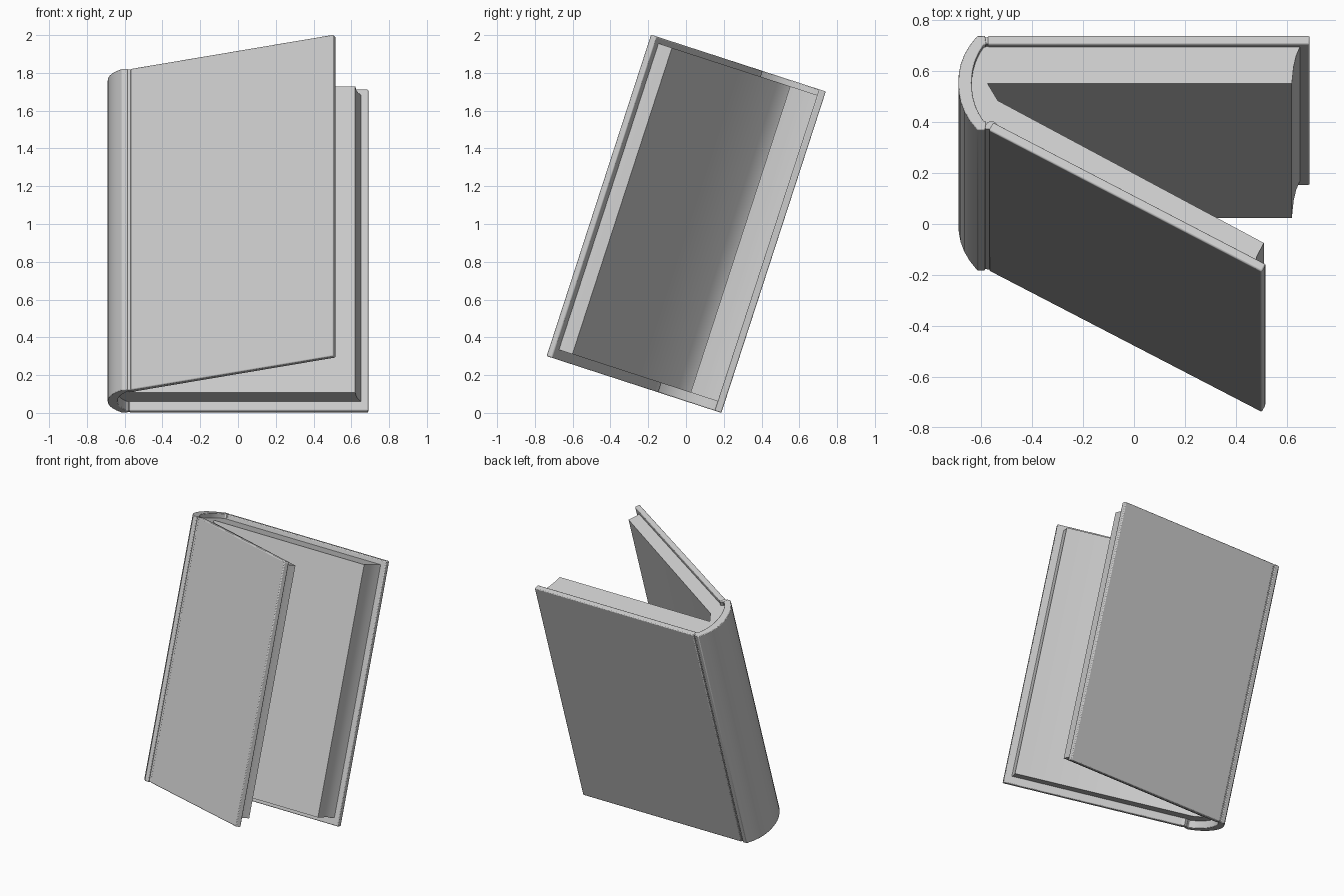
import bpy, bmesh, math
from mathutils import Matrix

if "Cube" in bpy.data.objects:
    bpy.data.objects.remove(bpy.data.objects["Cube"])

LEAN = Matrix.Rotation(math.radians(-18), 4, 'X')   # the whole book leans back
H0, H1 = 0.058, 1.847                               # cover bottom and top along the spine


def extrude_profile(name, points, z0, z1, bevel=0.0):
    """Closed (x, depth) outline raised along the spine direction."""
    bm = bmesh.new()
    face = bm.faces.new([bm.verts.new((x, y, z0)) for x, y in points])
    res = bmesh.ops.extrude_face_region(bm, geom=[face])
    top = [g for g in res['geom'] if isinstance(g, bmesh.types.BMVert)]
    bmesh.ops.translate(bm, verts=top, vec=(0, 0, z1 - z0))
    bmesh.ops.recalc_face_normals(bm, faces=bm.faces)
    bm.transform(LEAN)
    mesh = bpy.data.meshes.new(name)
    bm.to_mesh(mesh)
    bm.free()
    obj = bpy.data.objects.new(name, mesh)
    bpy.context.collection.objects.link(obj)
    if bevel:
        mod = obj.modifiers.new("soft_edges", 'BEVEL')
        mod.width = bevel
        mod.segments = 2
        mod.limit_method = 'ANGLE'
        mod.angle_limit = math.radians(40)
    bpy.ops.object.select_all(action='DESELECT')
    obj.select_set(True)
    bpy.context.view_layer.objects.active = obj
    bpy.ops.object.shade_smooth_by_angle(angle=math.radians(35))
    return obj


def arc(x_end, x_mid, half, n=10, centre=-0.017):
    """Shallow bulge running from the back hinge to the front hinge."""
    pts = []
    for i in range(n + 1):
        t = -1 + 2 * i / n
        pts.append((x_mid + (x_end - x_mid) * abs(t) ** 2.3, centre - half * t))
    return pts


# boards
extrude_profile("back_cover", [(-0.575, 0.178), (0.69, 0.178), (0.69, 0.141), (-0.575, 0.141)],
                H0, H1, 0.006)
extrude_profile("front_cover", [(-0.571, -0.212), (0.502, -0.797), (0.518, -0.765), (-0.553, -0.180)],
                H0, H1, 0.006)

# rounded spine shell
outer = arc(-0.615, -0.69, 0.195)
inner = arc(-0.59, -0.637, 0.158)
spine = [(-0.585, 0.178)] + outer + [(-0.585, -0.212), (-0.580, -0.175)] + inner[::-1] + [(-0.58, 0.141)]
extrude_profile("spine", spine, H0, H1, 0.004)

# recessed cloth hinges between spine and boards
extrude_profile("back_hinge", [(-0.592, 0.171), (-0.565, 0.171), (-0.565, 0.145), (-0.592, 0.145)],
                H0 + 0.002, H1 - 0.002)
extrude_profile("front_hinge", [(-0.592, -0.205), (-0.562, -0.208), (-0.535, -0.190),
                                (-0.553, -0.174), (-0.575, -0.178)], H0 + 0.002, H1 - 0.002)

# page block, split open in a V, with slanted concave fore-edges
pages = [(-0.58, 0.143), (0.652, 0.143), (0.637, 0.105), (0.627, 0.06), (0.62, -0.01),
         (-0.575, -0.01), (-0.535, -0.08),
         (0.51, -0.668), (0.494, -0.70), (0.482, -0.725), (0.477, -0.745),
         (-0.55, -0.184), (-0.578, -0.18)] + arc(-0.595, -0.645, 0.155)[::-1]
extrude_profile("pages", pages, 0.11, 1.815)
